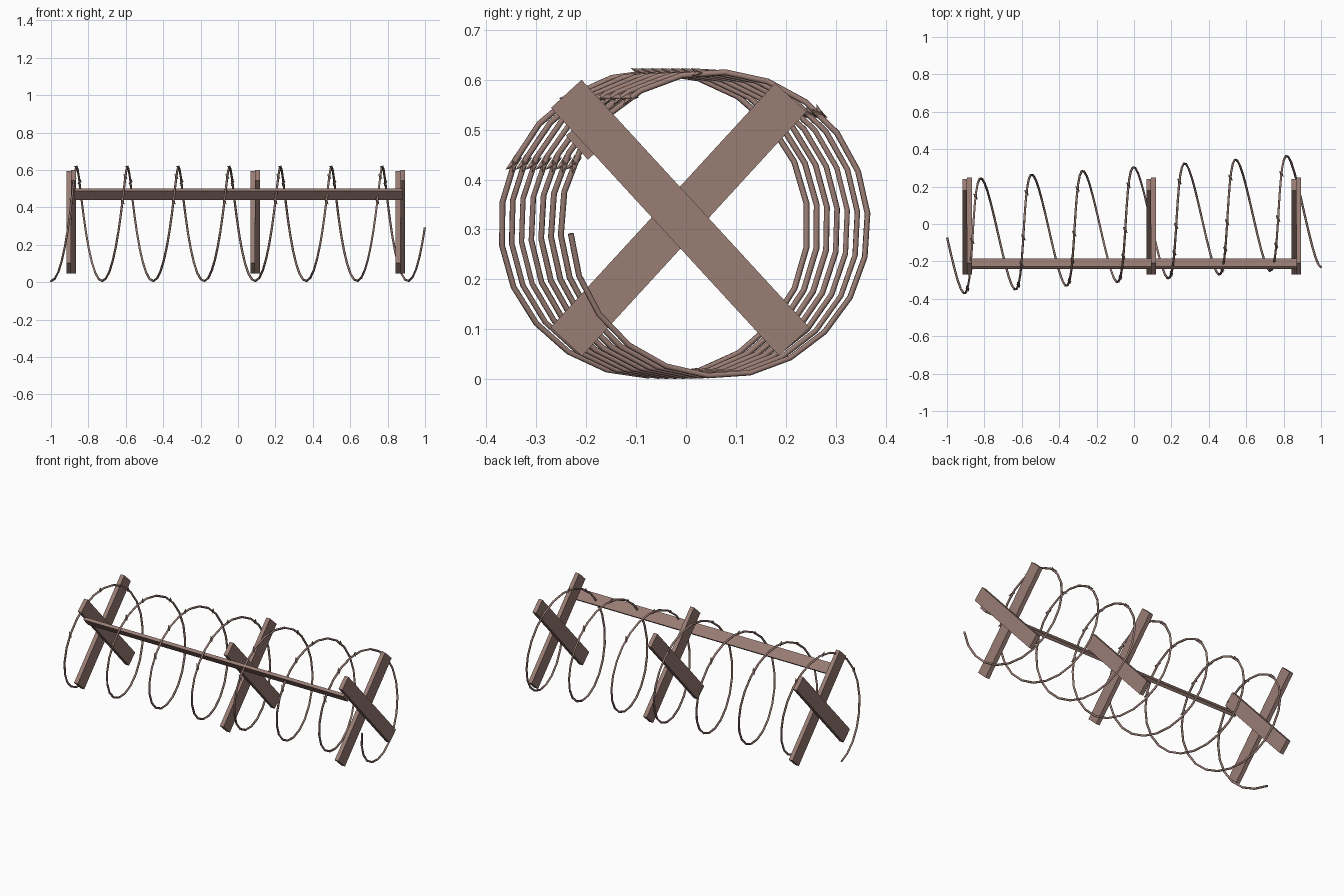
import bpy, bmesh, math
from mathutils import Vector, Matrix

if "Cube" in bpy.data.objects:
    bpy.data.objects.remove(bpy.data.objects["Cube"])

mat = bpy.data.materials.new("weathered brown")
mat.diffuse_color = (0.32, 0.205, 0.175, 1)
mat.use_nodes = True
mat.node_tree.nodes["Principled BSDF"].inputs["Base Color"].default_value = mat.diffuse_color

def add_mesh(name, bm):
    me = bpy.data.meshes.new(name)
    bm.to_mesh(me)
    bm.free()
    me.materials.append(mat)
    ob = bpy.data.objects.new(name, me)
    bpy.context.collection.objects.link(ob)
    return ob

def plank(name, x0, x1, a, b, width):
    """Board between x0 and x1 whose long axis runs from a to b in the yz plane."""
    d = Vector((0, b[0] - a[0], b[1] - a[1]))
    n = d.normalized()
    side = Vector((1, 0, 0)).cross(n)
    rot = Matrix((Vector((1, 0, 0)), side, n)).transposed().to_4x4()
    mid = Vector(((x0 + x1) / 2, (a[0] + b[0]) / 2, (a[1] + b[1]) / 2))
    bm = bmesh.new()
    bmesh.ops.create_cube(bm, size=1, matrix=Matrix.Translation(mid) @ rot
                          @ Matrix.Diagonal((x1 - x0, width, d.length, 1)))
    add_mesh(name, bm)

# Three crossed pairs of planks
for label, x in (("left", -0.892), ("middle", 0.092), ("right", 0.868)):
    plank(label + "_plank_rear", x - 0.025, x, (-0.24, 0.075), (0.21, 0.565), 0.085)
    plank(label + "_plank_front", x, x + 0.025, (-0.24, 0.572), (0.217, 0.075), 0.083)

# Long rail tucked under the upper front arms
plank("rail", -0.875, 0.88, (-0.234, 0.494), (-0.190, 0.446), 0.018)

# Leaning wire helix
PITCH, R, TURNS, STEPS = 0.2725, 0.305, 7.24, 22

def helix(t):
    x = -0.999 + PITCH * t / math.tau + 0.025 * math.sin(t)
    return Vector((x, 0.0734 * x - R * math.sin(t), 0.311 - R * math.cos(t)))

cu = bpy.data.curves.new("wire_coil", 'CURVE')
cu.dimensions = '3D'
cu.bevel_depth = 0.006
cu.bevel_resolution = 1
cu.use_fill_caps = True
sp = cu.splines.new('POLY')
count = int(TURNS * STEPS) + 1
sp.points.add(count - 1)
for i, p in enumerate(sp.points):
    p.co = (*helix(math.tau * TURNS * i / (count - 1)), 1)
cu.materials.append(mat)
coil = bpy.data.objects.new("wire_coil", cu)
bpy.context.collection.objects.link(coil)
bpy.context.view_layer.objects.active = coil
coil.select_set(True)
bpy.ops.object.convert(target='MESH')

# Barbs: crossed pointed spikes along the top of each turn
bm = bmesh.new()
for turn in range(7):
    for a in (1.98, 2.55, 3.05, 3.9):
        t = turn * math.tau + a
        p = helix(t)
        tangent = (helix(t + 0.01) - helix(t - 0.01)).normalized()
        across = tangent.cross(Vector((1, 0, 0))).normalized()
        other = tangent.cross(across)
        for spike in (tangent + across * 0.6 + other * 0.5,
                      -tangent + across * 0.3 - other * 0.8,):
            q = spike.to_track_quat('Z', 'Y').to_matrix().to_4x4()
            for flip in (0, math.pi):
                bmesh.ops.create_cone(
                    bm, cap_ends=True, segments=4, radius1=0.008, radius2=0, depth=0.022,
                    matrix=Matrix.Translation(p) @ q @ Matrix.Rotation(flip, 4, 'X')
                    @ Matrix.Translation((0, 0, 0.011)))
add_mesh("barbs", bm)
